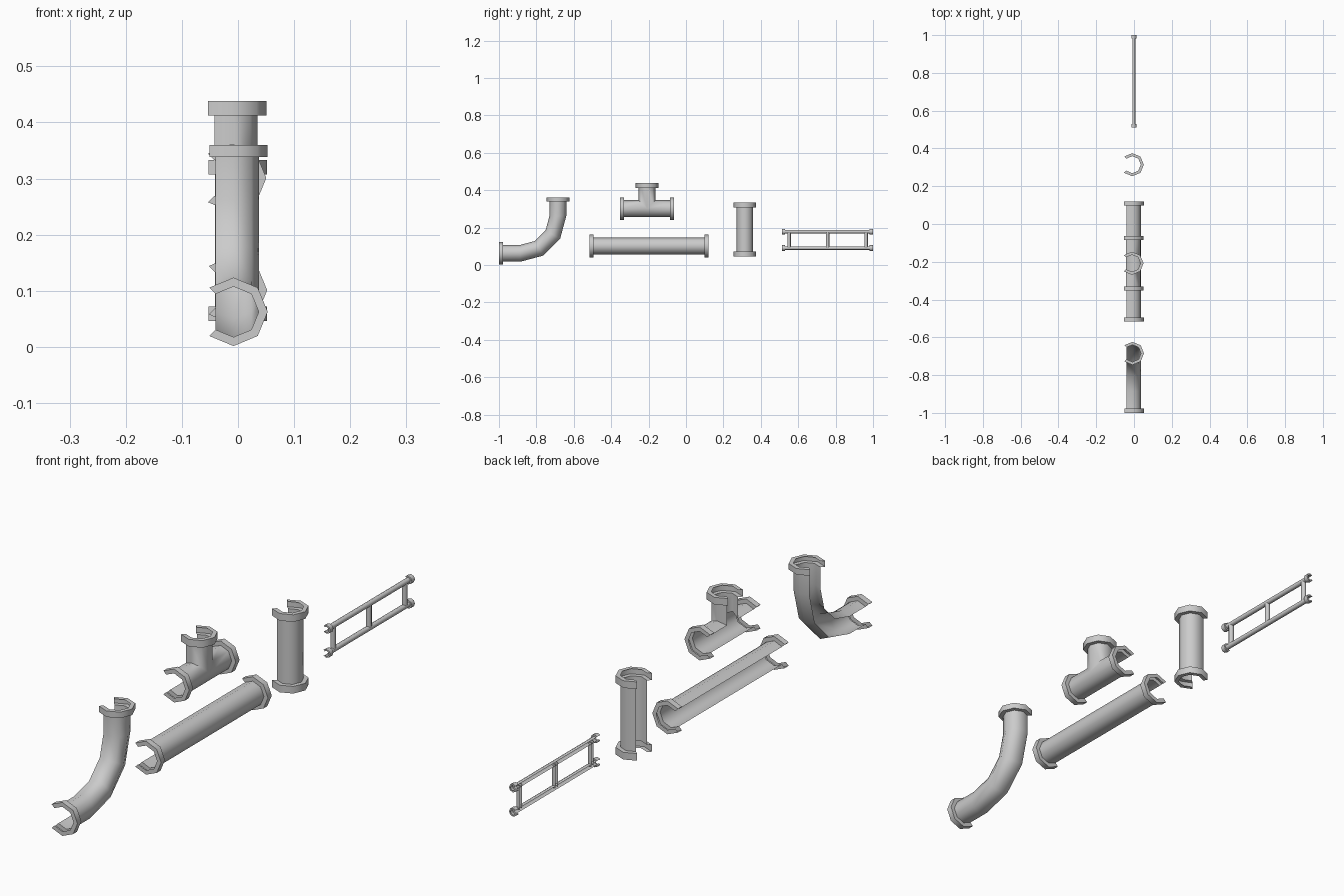
import bpy, bmesh, math
from mathutils import Vector

if "Cube" in bpy.data.objects:
    bpy.data.objects.remove(bpy.data.objects["Cube"])

# Octagonal pipes with the two wall-side (-x) faces left open
ANGLES = [math.radians(a) for a in range(-135, 136, 45)]
CX = -0.009
R, F = 0.045, 0.061      # pipe and flange radii


def no_shift(a, up):
    return 0.0


def sweep(bm, stations, cx=CX):
    """Station: (y, z, heading in degrees, radius[, shift along the heading])."""
    rings = []
    for y, z, head, r, *fn in stations:
        t = math.radians(head)
        along = Vector((0, math.cos(t), math.sin(t)))
        side = Vector((0, -math.sin(t), math.cos(t)))
        shift = fn[0] if fn else no_shift
        rings.append([bm.verts.new(Vector((cx + r * math.cos(a), y, z))
                                   + side * r * math.sin(a)
                                   + along * r * shift(a, side.z))
                      for a in ANGLES])
    for p, q in zip(rings, rings[1:]):
        for j in range(len(ANGLES) - 1):
            bm.faces.new((p[j], q[j], q[j + 1], p[j + 1]))


def collar(y, z, head, depth=0.022, r=R, f=F, end=False):
    """Stations of a stepped flange; (y, z) is its outer end."""
    t = math.radians(head)
    d = -depth if end else depth
    yi, zi = y + d * math.cos(t), z + d * math.sin(t)
    s = [(y, z, head, r), (y, z, head, f), (yi, zi, head, f), (yi, zi, head, r)]
    return s[::-1] if end else s


def finish(bm, name):
    bmesh.ops.remove_doubles(bm, verts=bm.verts[:], dist=0.0002)
    me = bpy.data.meshes.new(name)
    bm.to_mesh(me)
    bm.free()
    ob = bpy.data.objects.new(name, me)
    bpy.context.collection.objects.link(ob)
    bpy.ops.object.select_all(action='DESELECT')
    ob.select_set(True)
    bpy.context.view_layer.objects.active = ob
    bpy.ops.object.shade_smooth_by_angle(angle=math.radians(50))


def straight(name, y0, z0, y1, z1, head, depth):
    bm = bmesh.new()
    sweep(bm, collar(y0, z0, head, depth) + collar(y1, z1, head, depth, end=True))
    finish(bm, name)


# Elbow pipe
bm = bmesh.new()
bend = [(-0.885 + 0.2 * math.sin(math.radians(a)),
         0.2625 - 0.2 * math.cos(math.radians(a)), a, R) for a in (0, 30, 60, 90)]
sweep(bm, collar(-1, 0.0625, 0) + bend + collar(-0.685, 0.36, 90, end=True), cx=-0.008)
finish(bm, "elbow_pipe")

# Long and short straight pipes
straight("long_pipe", -0.517, 0.101, 0.12, 0.101, 0, 0.022)
straight("short_upright_pipe", 0.314, 0.046, 0.314, 0.333, 90, 0.026)

# Tee pipe: two run halves and a branch, mitred together
ty, tz = -0.208, 0.301


def run_cut(a, up):
    return -max(0.0, math.sin(a) * up)


def branch_cut(a, up):
    return abs(math.sin(a))


bm = bmesh.new()
for y_end, head in ((ty - 0.145, 0), (ty + 0.145, 180)):
    sweep(bm, collar(y_end, tz, head) + [(ty, tz, head, R, run_cut)], cx=-0.0105)
sweep(bm, [(ty, tz, 90, R, branch_cut)]
      + collar(ty, 0.438, 90, 0.026, end=True), cx=-0.0105)
finish(bm, "tee_pipe")

# Thin rail frame: two capped rails and three posts
rr, rf, rx = 0.0095, 0.0155, -0.002
bm = bmesh.new()
for z in (0.09, 0.178):
    sweep(bm, collar(0.512, z, 0, 0.018, rr, rf)
          + collar(1.0, z, 0, 0.018, rr, rf, end=True), cx=rx)
finish(bm, "frame_rails")
bm = bmesh.new()
for y in (0.551, 0.757, 0.963):
    sweep(bm, [(y, 0.09, 90, rr), (y, 0.178, 90, rr)], cx=rx)
finish(bm, "frame_posts")
